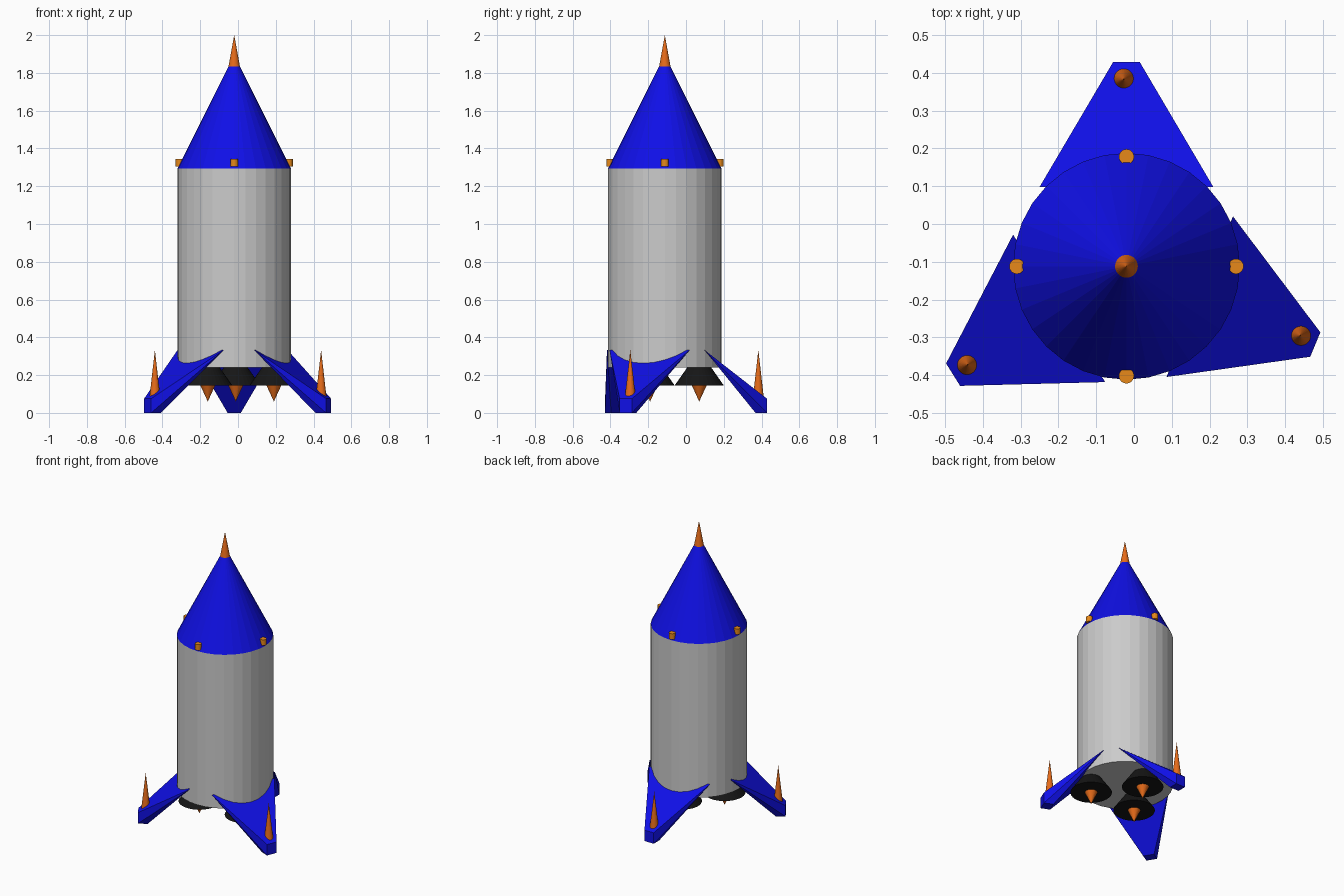
import bpy, bmesh
from math import radians
from mathutils import Matrix, Vector

if "Cube" in bpy.data.objects:
    bpy.data.objects.remove(bpy.data.objects["Cube"])

CX, CY = -0.02, -0.112   # body axis


def material(name, rgb):
    m = bpy.data.materials.new(name)
    m.diffuse_color = (*rgb, 1)
    m.use_nodes = True
    m.node_tree.nodes["Principled BSDF"].inputs["Base Color"].default_value = m.diffuse_color
    return m


BLUE = material("blue", (0.005, 0.005, 0.8))
ORANGE = material("orange", (0.8, 0.15, 0.01))
AMBER = material("amber", (0.8, 0.25, 0.01))
BLACK = material("black", (0.008, 0.008, 0.008))


def finish(name, bm, mat):
    bmesh.ops.recalc_face_normals(bm, faces=bm.faces)
    me = bpy.data.meshes.new(name)
    bm.to_mesh(me)
    bm.free()
    if mat:
        me.materials.append(mat)
    ob = bpy.data.objects.new(name, me)
    bpy.context.collection.objects.link(ob)
    return ob


def cone(name, x, y, z0, z1, r0, r1, mat=None, segs=32):
    bm = bmesh.new()
    bmesh.ops.create_cone(bm, cap_ends=True, segments=segs, radius1=r0, radius2=r1,
                          depth=z1 - z0, matrix=Matrix.Translation((x, y, (z0 + z1) / 2)))
    bmesh.ops.remove_doubles(bm, verts=bm.verts, dist=1e-5)
    return finish(name, bm, mat)


# hull, nose and tip spike
cone("body", CX, CY, 0.24, 1.295, 0.30, 0.30)
cone("nose_cone", CX, CY, 1.295, 1.835, 0.30, 0.03, BLUE)
cone("nose_spike", CX, CY, 1.83, 2.0, 0.031, 0, ORANGE)

# small studs around the base of the nose
for i, (dx, dy) in enumerate([(1, 0), (0, 1), (-1, 0), (0, -1)]):
    cone(f"stud_{i}", CX + 0.29 * dx, CY + 0.29 * dy, 1.305, 1.345, 0.02, 0.02, AMBER)

# engines with flames
for i, (x, y) in enumerate([(-0.16, -0.19), (0.19, -0.19), (-0.012, 0.07)]):
    cone(f"nozzle_{i}", x, y, 0.145, 0.245, 0.13, 0.06, BLACK)
    cone(f"flame_{i}", x, y, 0.06, 0.16, 0, 0.046, ORANGE)

# wedge fins: (radius, half width, height) profile, mirrored across the fin
PROFILE = [(0.21, 0.23, 0.333), (0.541, 0.035, 0.075), (0.541, 0.035, 0), (0.48, 0.035, 0)]
for i, angle in enumerate([90, 212, -22.5]):
    place = Matrix.Translation((CX, CY, 0)) @ Matrix.Rotation(radians(angle), 4, 'Z')
    bm = bmesh.new()
    for r, w, z in PROFILE:
        for s in (-1, 1):
            bm.verts.new(place @ Vector((r, s * w, z)))
    bmesh.ops.convex_hull(bm, input=bm.verts)
    bmesh.ops.dissolve_limit(bm, angle_limit=radians(1), verts=bm.verts, edges=bm.edges)
    finish(f"fin_{i}", bm, BLUE)

# spikes standing on the fins
for i, (x, y) in enumerate([(-0.027, 0.383), (-0.44, -0.372), (0.44, -0.295)]):
    cone(f"fin_spike_{i}", x, y, 0.07, 0.333, 0.03, 0, ORANGE)
